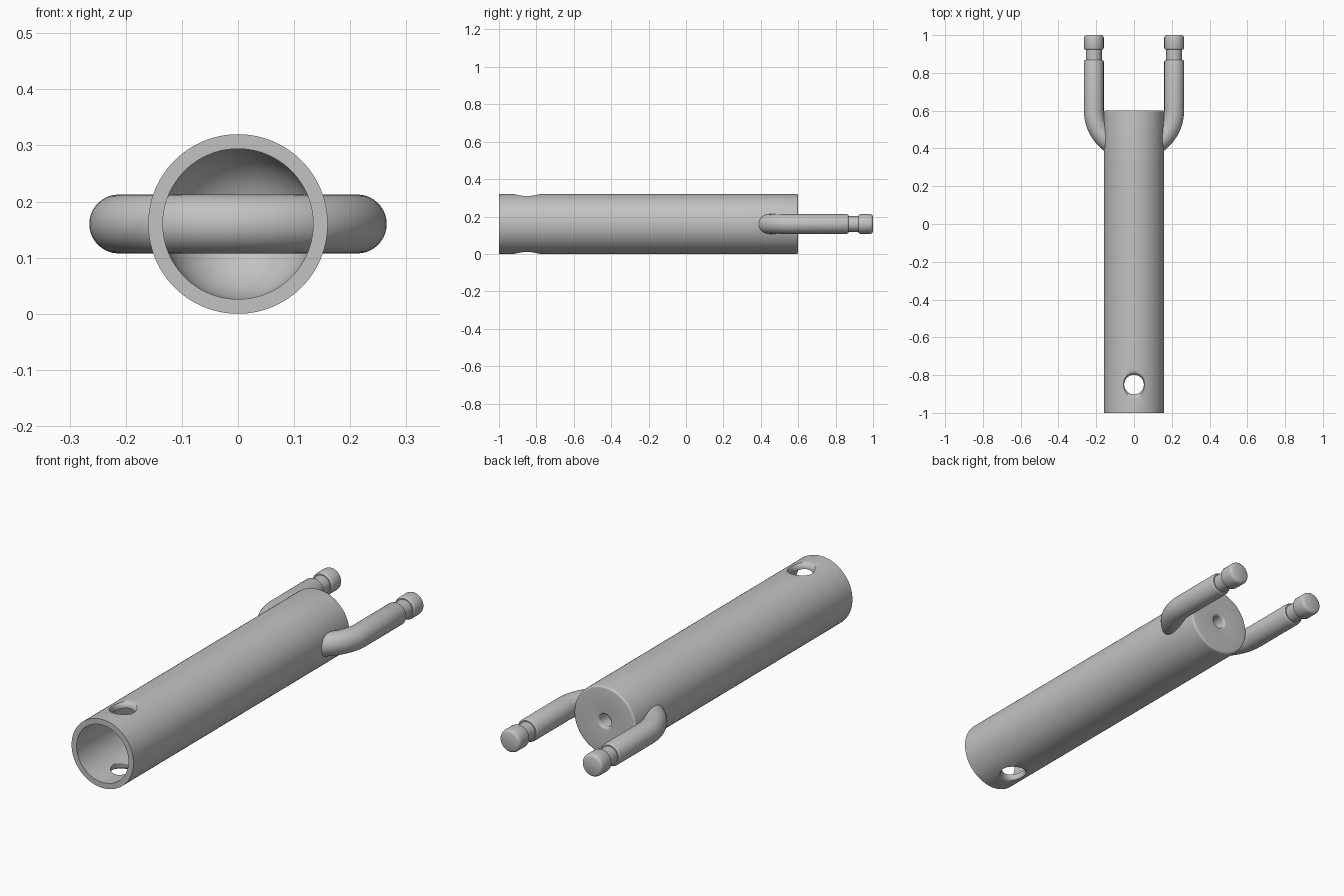
import bpy
import bmesh
from math import sin, cos, pi, sqrt, radians
from mathutils import Vector

cube = bpy.data.objects.get("Cube")
if cube:
    bpy.data.objects.remove(cube, do_unlink=True)

# One plain grey metal
metal = bpy.data.materials.new("grey metal")
metal.use_nodes = True
GREY = (0.54, 0.54, 0.54, 1)
metal.diffuse_color = GREY
metal.node_tree.nodes["Principled BSDF"].inputs["Base Color"].default_value = GREY

AXIS_Z = 0.16          # height of the tube axis
OUTER, INNER = 0.16, 0.134
TUBE_END = 0.6
X, Y, Z = Vector((1, 0, 0)), Vector((0, 1, 0)), Vector((0, 0, 1))


def ring(centre, u, v, radius, count):
    return [centre + radius * (cos(2 * pi * i / count) * u + sin(2 * pi * i / count) * v)
            for i in range(count)]


def loft(name, rings, closed=False):
    """Skin a list of rings; cap the ends, or join last ring to first."""
    bm = bmesh.new()
    loops = [[bm.verts.new(p) for p in r] for r in rings]
    pairs = list(zip(loops, loops[1:]))
    if closed:
        pairs.append((loops[-1], loops[0]))
    else:
        bm.faces.new(loops[0])
        bm.faces.new(loops[-1])
    for a, b in pairs:
        for i in range(len(a)):
            j = (i + 1) % len(a)
            bm.faces.new((a[i], a[j], b[j], b[i]))
    bmesh.ops.recalc_face_normals(bm, faces=bm.faces)
    mesh = bpy.data.meshes.new(name)
    bm.to_mesh(mesh)
    bm.free()
    mesh.materials.append(metal)
    obj = bpy.data.objects.new(name, mesh)
    bpy.context.collection.objects.link(obj)
    return obj


def activate(obj):
    bpy.ops.object.select_all(action='DESELECT')
    obj.select_set(True)
    bpy.context.view_layer.objects.active = obj


def smooth(obj):
    activate(obj)
    bpy.ops.object.shade_smooth_by_angle(angle=radians(35))


def fillet(cr, cy, size, start, end, steps=5):
    """Arc points (radius, y) around a profile corner."""
    return [(cr + size * cos(a), cy + size * sin(a))
            for a in (start + (end - start) * i / steps for i in range(steps + 1))]


# Hollow tube: rounded closed end with a small bore, domed cavity, open front
BORE, EDGE, DOME_Y = 0.03, 0.01, 0.4
profile = [(OUTER, y) for y in (-1, -0.95, -0.75, 0.3)]
profile += fillet(OUTER - EDGE, TUBE_END - EDGE, EDGE, 0, pi / 2)
profile += fillet(BORE + EDGE, TUBE_END - EDGE, EDGE, pi / 2, pi)
dome_start = pi / 2 - BORE / INNER
profile += fillet(0, DOME_Y, INNER, dome_start, 0, 14)
profile += [(INNER, y) for y in (-0.75, -0.95, -1)]
tube = loft("tube_body",
            [ring(Vector((0, y, AXIS_Z)), X, Z, r, 96) for r, y in profile],
            closed=True)

# Flared cross hole through both walls near the open end
HOLE, FLARE = 0.052, 0.024
flare = [(HOLE + FLARE * (1 - cos(a)), OUTER - FLARE + FLARE * sin(a))
         for a in (pi / 2 * i / 6 for i in range(7))]
flare.append((HOLE + FLARE, OUTER + 0.05))
hole_profile = [(r, -h) for r, h in reversed(flare)] + flare
cutter = loft("cross_hole_cutter",
              [ring(Vector((0, -0.85, AXIS_Z + h)), X, Y, r, 48) for r, h in hole_profile])
cutter.hide_render = True
cut = tube.modifiers.new("cross hole", 'BOOLEAN')
cut.operation = 'DIFFERENCE'
cut.solver = 'EXACT'
cut.object = cutter
activate(tube)
bpy.ops.object.modifier_apply(modifier=cut.name)
bpy.data.objects.remove(cutter, do_unlink=True)
smooth(tube)

# U-shaped fork rod passing through the tube, with grooved tips
ROD, BEND, NECK = 0.0525, 0.2125, 0.042
leg = [(1.0, 0.041), (0.997, 0.047), (0.992, 0.051), (0.986, ROD),
       (0.932, ROD), (0.926, 0.0505), (0.923, 0.047), (0.923, NECK),
       (0.869, NECK), (0.869, 0.047), (0.866, 0.0505), (0.86, ROD)]
stations = [(0, y, r) for y, r in leg]
stations += [(pi * i / 40, TUBE_END, ROD) for i in range(41)]
stations += [(pi, y, r) for y, r in reversed(leg)]
rings = []
for angle, y, radius in stations:
    outward = Vector((cos(angle), -sin(angle), 0))
    rings.append(ring(Vector((0, y, AXIS_Z)) + BEND * outward, outward, Z, radius, 40))
smooth(loft("fork_rod", rings))
